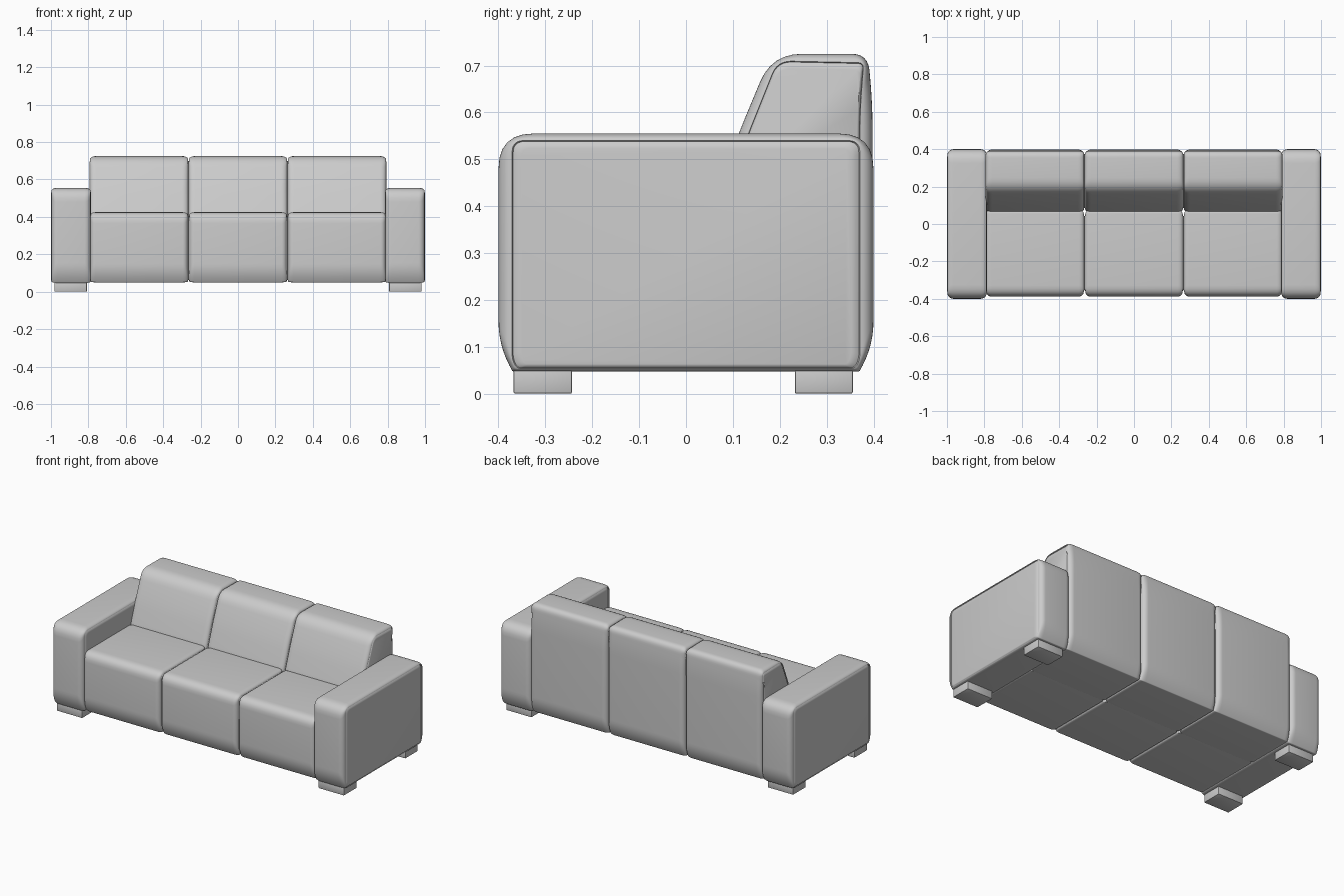
import bpy, bmesh, math

if "Cube" in bpy.data.objects:
    bpy.data.objects.remove(bpy.data.objects["Cube"])


def outline(corners, steps=6):
    """Round each (y, z, radius) corner of a closed profile."""
    pts, n = [], len(corners)
    for i, (y, z, r) in enumerate(corners):
        ends = []
        for j in (i - 1, (i + 1) % n):
            dy, dz = corners[j][0] - y, corners[j][1] - z
            k = r / math.hypot(dy, dz)
            ends.append((y + dy * k, z + dz * k))
        (ay, az), (by, bz) = ends
        for s in range(steps + 1):
            t = s / steps
            a, b, c = (1 - t) ** 2, 2 * t * (1 - t), t * t
            pts.append((a * ay + b * y + c * by, a * az + b * z + c * bz))
    return pts


def finish(name, bm):
    bmesh.ops.recalc_face_normals(bm, faces=bm.faces)
    me = bpy.data.meshes.new(name)
    bm.to_mesh(me)
    bm.free()
    ob = bpy.data.objects.new(name, me)
    bpy.context.collection.objects.link(ob)
    bpy.ops.object.select_all(action='DESELECT')
    ob.select_set(True)
    bpy.context.view_layer.objects.active = ob
    bpy.ops.object.shade_smooth_by_angle(angle=math.radians(35))
    return ob


def cushion(name, outer, inner, x0, x1, r=0.035):
    """Upholstered block: full outline in the middle, side panels with a seam."""
    out, inn = outline(outer), outline(inner)
    cy = sum(p[0] for p in inn) / len(inn)
    cz = sum(p[1] for p in inn) / len(inn)

    def mix(t):
        return [(a + (c - a) * t, b + (d - b) * t) for (a, b), (c, d) in zip(inn, out)]

    def shrink(k):
        return [(cy + (y - cy) * k, cz + (z - cz) * k) for y, z in inn]

    # half section from panel to middle: (depth from end, outline)
    half = [(0.0, shrink(0.95)), (0.002, shrink(0.975)), (0.007, shrink(0.994))]
    for i in range(7):
        a = math.pi / 2 * i / 6
        half.append((0.003 + (r - 0.003) * (1 - math.cos(a)), mix(math.sin(a))))
    sections = [(x0 + d, p) for d, p in half] + [(x1 - d, p) for d, p in reversed(half)]

    bm = bmesh.new()
    rings = [[bm.verts.new((x, y, z)) for y, z in p] for x, p in sections]
    n = len(out)
    for a, b in zip(rings, rings[1:]):
        for i in range(n):
            j = (i + 1) % n
            bm.faces.new((a[i], a[j], b[j], b[i]))
    bm.faces.new(rings[0])
    bm.faces.new(rings[-1])
    bmesh.ops.remove_doubles(bm, verts=bm.verts, dist=0.00005)
    return finish(name, bm)


# Side profiles: outer bulge and inner seam line
arm_out = [(-0.37, 0.047, 0.004), (-0.4, 0.105, 0.05), (-0.4, 0.555, 0.075),
           (0.4, 0.555, 0.075), (0.4, 0.105, 0.05), (0.37, 0.047, 0.004)]
arm_in = [(-0.362, 0.054, 0.01), (-0.371, 0.075, 0.01), (-0.371, 0.54, 0.025),
          (0.371, 0.54, 0.025), (0.371, 0.075, 0.01), (0.362, 0.054, 0.01)]
seat_out = [(-0.36, 0.05, 0.004), (-0.388, 0.105, 0.045), (-0.388, 0.425, 0.06),
            (0.075, 0.425, 0.02), (0.068, 0.05, 0.004)]
seat_in = [(-0.352, 0.056, 0.01), (-0.362, 0.08, 0.01), (-0.362, 0.411, 0.02),
           (0.055, 0.411, 0.01), (0.05, 0.056, 0.004)]
back_out = [(0.062, 0.05, 0.004), (0.062, 0.41, 0.03), (0.112, 0.555, 0.04),
            (0.183, 0.725, 0.065), (0.388, 0.725, 0.035), (0.398, 0.62, 0.06),
            (0.398, 0.105, 0.05), (0.37, 0.05, 0.004)]
back_in = [(0.08, 0.056, 0.004), (0.08, 0.41, 0.03), (0.133, 0.555, 0.04),
           (0.195, 0.71, 0.03), (0.379, 0.706, 0.012), (0.371, 0.6, 0.05),
           (0.371, 0.085, 0.02), (0.362, 0.056, 0.004)]

# Arms
cushion("arm_left", arm_out, arm_in, -1.0, -0.785)
cushion("arm_right", arm_out, arm_in, 0.785, 1.0)

# Three seat blocks and three back blocks
for i, side in enumerate(("left", "middle", "right")):
    c = (i - 1) * 0.529
    cushion("seat_" + side, seat_out, seat_in, c - 0.2635, c + 0.2635, 0.03)
    cushion("back_" + side, back_out, back_in, c - 0.2645, c + 0.2645, 0.035)

# Feet
for sx in (-1, 1):
    for label, y0, y1 in (("front", -0.368, -0.243), ("back", 0.232, 0.356)):
        bm = bmesh.new()
        bmesh.ops.create_cube(bm, size=1)
        for v in bm.verts:
            v.co = (sx * 0.895 + v.co.x * 0.174, (y0 + y1) / 2 + v.co.y * (y1 - y0),
                    0.028 + v.co.z * 0.056)
        bmesh.ops.bevel(bm, geom=bm.edges[:], offset=0.004, segments=2,
                        profile=0.5, affect='EDGES')
        finish(label + "_foot_" + ("left" if sx < 0 else "right"), bm)
